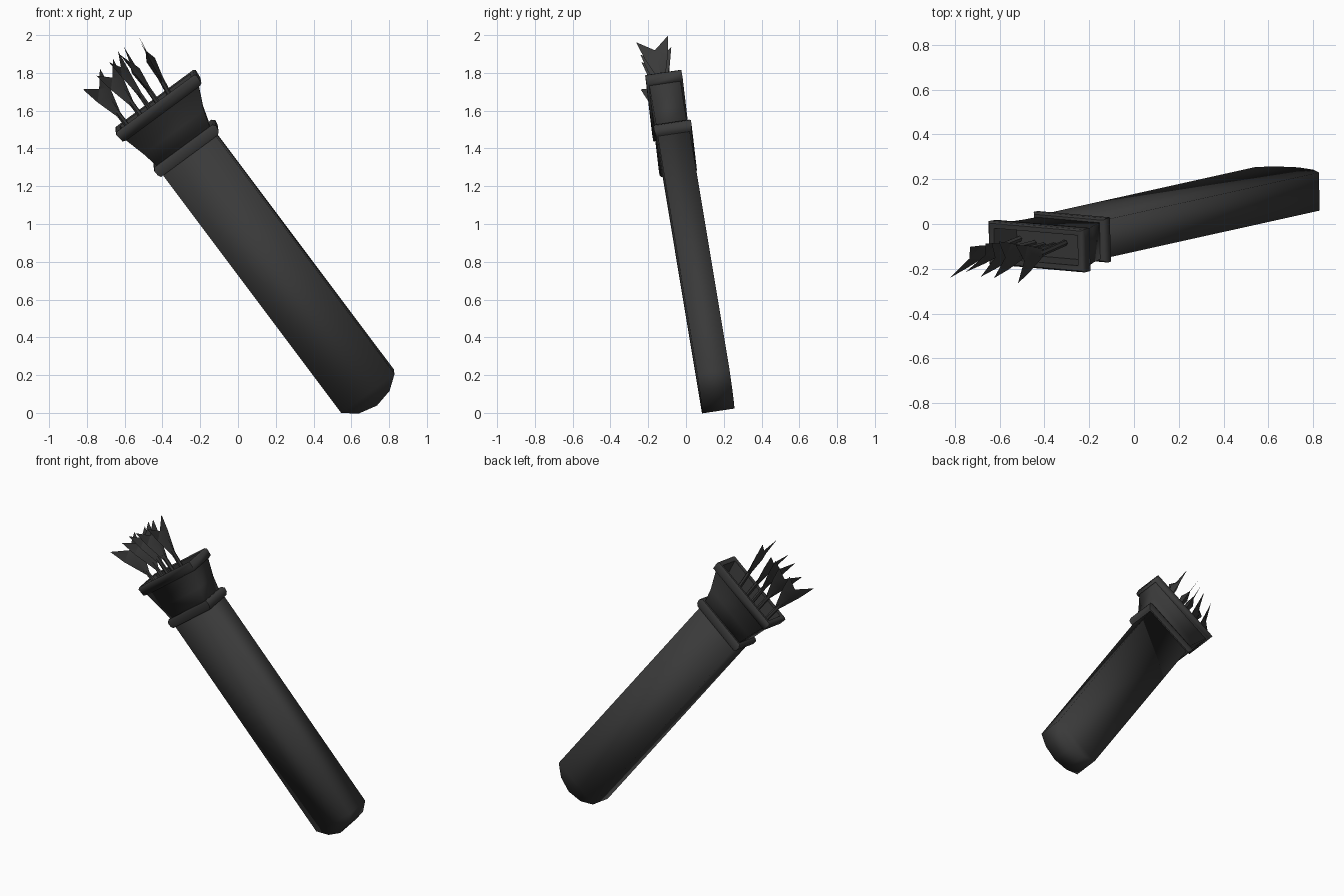
import bpy, bmesh, math
from mathutils import Vector, Matrix

if "Cube" in bpy.data.objects:
    bpy.data.objects.remove(bpy.data.objects["Cube"])

# Leaning frame: U across the width, V through the thickness, A up the quiver
A = Vector((-0.595, -0.132, 0.793)).normalized()
U = Vector((0.80, -0.07, 0.59))
U = (U - A * U.dot(A)).normalized()
V = A.cross(U)
FRAME = Matrix((U, V, A)).transposed().to_4x4()

mat = bpy.data.materials.new("dark_leather")
mat.diffuse_color = (0.042, 0.042, 0.042, 1)
mat.use_nodes = True
mat.node_tree.nodes["Principled BSDF"].inputs["Base Color"].default_value = mat.diffuse_color


def make(name, bm, matrix=FRAME, angle=None):
    bmesh.ops.recalc_face_normals(bm, faces=bm.faces)
    me = bpy.data.meshes.new(name)
    bm.to_mesh(me)
    bm.free()
    me.materials.append(mat)
    ob = bpy.data.objects.new(name, me)
    bpy.context.collection.objects.link(ob)
    ob.matrix_world = matrix
    for p in me.polygons:
        p.use_smooth = True
    if angle is not None:
        bpy.context.view_layer.objects.active = ob
        ob.select_set(True)
        bpy.ops.object.shade_smooth_by_angle(angle=math.radians(angle))
        ob.select_set(False)
    return ob


def loft(name, rings, caps=(True, True), angle=None):
    """Rectangular rings (u centre, v centre, half width, half depth, height)."""
    bm = bmesh.new()
    loops = [[bm.verts.new((cu + sx * hu, cv + sy * hv, a))
              for sx, sy in ((-1, -1), (1, -1), (1, 1), (-1, 1))]
             for cu, cv, hu, hv, a in rings]
    for lo, hi in zip(loops, loops[1:]):
        for i in range(4):
            j = (i + 1) % 4
            bm.faces.new((lo[i], lo[j], hi[j], hi[i]))
    if caps[0]:
        bm.faces.new(loops[0])
    if caps[1]:
        bm.faces.new(loops[-1])
    return make(name, bm, angle=angle)


# Body: flat slab with a rounded foot
CU, CV = 0.608, 0.157
outline = [(-.175, 1.29), (-.175, -.338), (-.10, -.395), (0, -.418),
           (.10, -.395), (.175, -.338), (.175, 1.29)]
bm = bmesh.new()
front, back = [[bm.verts.new((CU + u, CV + s * .086, a)) for u, a in outline]
               for s in (-1, 1)]
for side in (front, back):
    bm.faces.new((side[0], side[1], side[5], side[6]))
    bm.faces.new(side[1:6])
for i in range(7):
    j = (i + 1) % 7
    bm.faces.new((front[i], front[j], back[j], back[i]))
make("body", bm)

# Collar band around the top of the body
loft("collar", [(CU, CV, .188, .094, 1.250), (CU + .004, CV, .200, .100, 1.268),
                (CU + .006, CV, .204, .100, 1.296), (CU + .006, CV, .190, .092, 1.312)],
     angle=60)

# Flared neck
loft("neck", [(.610, .155, .170, .082, 1.29), (.616, .153, .197, .082, 1.40),
              (.630, .152, .248, .084, 1.54)], caps=(True, False))

# Mouth rim with an open pocket inside
loft("rim", [(.630, .152, .246, .084, 1.518), (.630, .152, .260, .097, 1.526),
             (.630, .152, .265, .097, 1.575), (.630, .152, .255, .090, 1.585),
             (.630, .152, .232, .068, 1.580), (.625, .152, .205, .066, 1.44)],
     caps=(False, True), angle=60)


# Arrows: thin shaft and a swallow-tailed, diamond-section fletching
def arrow(name, base, notch, twist, half):
    base, notch = Vector(base), Vector(notch)
    d = (notch - base).normalized()
    t = math.radians(twist)
    w = V * math.cos(t) + U * math.sin(t)
    w = (w - d * w.dot(d)).normalized()
    m = Matrix((w, d.cross(w), d)).transposed().to_4x4()
    m.translation = notch
    bm = bmesh.new()
    low = -(notch - base).length - .10
    bmesh.ops.create_cone(bm, cap_ends=True, segments=6, radius1=.014, radius2=.014,
                          depth=-.06 - low,
                          matrix=Matrix.Translation((0, 0, (low - .06) / 2)))
    make(name + "_shaft", bm, m, 40)

    bm = bmesh.new()
    mid = [(0, .0, 0.0), (0, .025, -.06), (0, .012, -.19)]
    f = [bm.verts.new((x, y, z)) for x, y, z in mid]
    b = [bm.verts.new((x, -y, z)) for x, y, z in mid[1:]]
    b = [f[0]] + b
    for s in (-1, 1):
        e = [bm.verts.new((s * x, 0, z)) for x, z in
             ((half, .07), (half * .72, -.04), (.014, -.19))]
        for c in (f, b):
            bm.faces.new((c[0], c[1], e[1], e[0]))
            bm.faces.new((c[1], c[2], e[2], e[1]))
    make(name + "_fletching", bm, m, 50)


arrows = [
    ((-.570, -.090, 1.50), (-.735, -.155, 1.715), 40, .100),
    ((-.505, -.100, 1.56), (-.665, -.140, 1.775), 40, .090),
    ((-.460, -.110, 1.60), (-.620, -.150, 1.830), 22, .085),
    ((-.410, -.110, 1.62), (-.575, -.150, 1.860), 10, .085),
    ((-.355, -.105, 1.67), (-.490, -.165, 1.920), 0, .087),
]
for n, spec in enumerate(arrows, 1):
    arrow(f"arrow_{n}", *spec)
